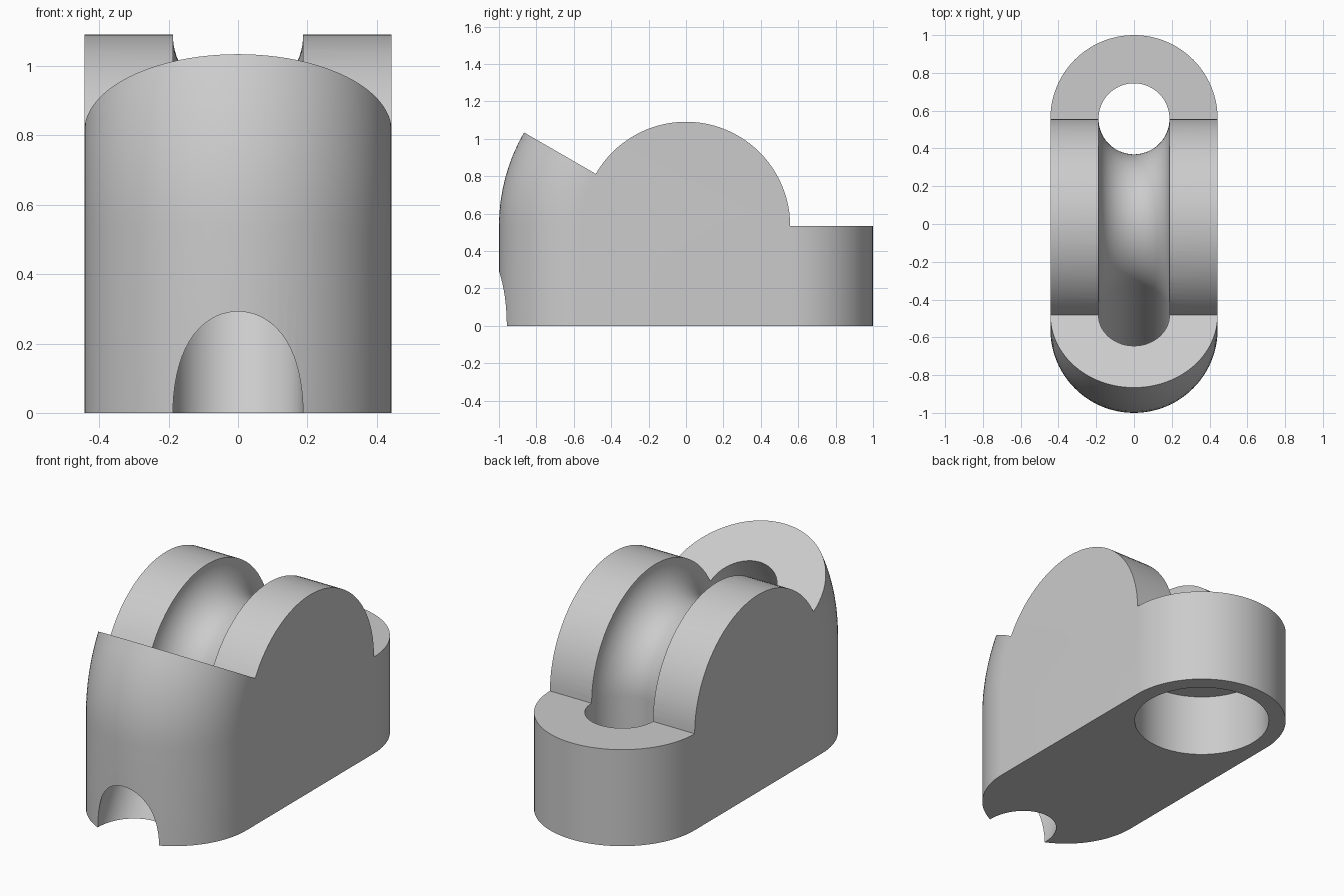
import bpy, bmesh
from math import sin, cos, pi, radians

cube = bpy.data.objects.get("Cube")
if cube:
    bpy.data.objects.remove(cube)

HALF_W = 0.443      # half width, also radius of the rounded ends
R = 0.557           # drum radius, also distance of the end centres
AXIS_Z = 0.534      # height of the drum axis
CORD_R = 0.188      # radius of the cord channel
BORE_R, BORE_TOP = 0.354, 0.35
CUT = radians(150)  # angle of the slanted front face
SEG = 48


def on_arc(a, r=R):
    """Point (y, z) on a circle around the drum axis."""
    return r * cos(a), AXIS_Z + r * sin(a)


def make_object(name, bm):
    bmesh.ops.remove_doubles(bm, verts=bm.verts, dist=1e-5)
    bmesh.ops.recalc_face_normals(bm, faces=bm.faces)
    mesh = bpy.data.meshes.new(name)
    bm.to_mesh(mesh)
    bm.free()
    ob = bpy.data.objects.new(name, mesh)
    bpy.context.collection.objects.link(ob)
    return ob


def skin(bm, rows, closed=False):
    """Quads between consecutive rows of vertices."""
    for a, b in zip(rows, rows[1:]):
        n = len(a)
        for i in range(n if closed else n - 1):
            j = (i + 1) % n
            bm.faces.new((a[i], a[j], b[j], b[i]))


def row(bm, points):
    return [bm.verts.new(p) for p in points]


# Body: flat sides and drum top
bm = bmesh.new()
angles = [pi * i / SEG for i in range(SEG + 1)]
outline = [(-R, 0), (R, 0)] + [on_arc(a) for a in angles]
sides = [row(bm, [(x, y, z) for y, z in outline]) for x in (-HALF_W, HALF_W)]
for side in sides:
    bm.faces.new(side)
last = 3 + round(CUT / pi * SEG)
skin(bm, [s[:2] for s in sides])
skin(bm, [s[2:last] for s in sides])

# Rounded ends: a half circle pushed outwards from the drum surface
half = [(HALF_W * cos(a), R + HALF_W * sin(a)) for a in angles]
rear = [row(bm, [(x, r, z) for x, r in half]) for z in (0, AXIS_Z)]
front = [row(bm, [(x, -r, 0) for x, r in half])]
for a in reversed([a for a in angles if a > CUT - 1e-4]):
    front.append(row(bm, [(x, *on_arc(a, r)) for x, r in half]))
for rows in (rear, front):
    skin(bm, rows)
    bm.faces.new(rows[0])
    bm.faces.new(rows[-1])
body = make_object("cord_guide_body", bm)

# Cord channel cutter: up the rear hole, over the drum, out at the front foot
bm = bmesh.new()
steps = 70
ease = radians(0.4)
stations = [(R, BORE_TOP - 0.1, 0)]
for i in range(steps + 1):
    a = ease + (CUT - 2 * ease) * i / steps
    stations.append((*on_arc(a), a))
y, z = on_arc(CUT)
stations.append((y - 1.3 * sin(CUT), z + 1.3 * cos(CUT), CUT))
ring = [2 * pi * (i + 0.5) / 64 for i in range(64)]
rings = [row(bm, [(CORD_R * sin(t), y + CORD_R * cos(t) * cos(a),
                   z + CORD_R * cos(t) * sin(a)) for t in ring])
         for y, z, a in stations]
skin(bm, rings, closed=True)
bm.faces.new(rings[0])
bm.faces.new(rings[-1])
channel = make_object("cord_channel_cutter", bm)

# Wide knot pocket cutter under the rear end
bm = bmesh.new()
rings = [row(bm, [(BORE_R * sin(t), R + BORE_R * cos(t), z) for t in ring])
         for z in (-0.1, BORE_TOP)]
skin(bm, rings, closed=True)
bm.faces.new(rings[0])
bm.faces.new(rings[-1])
pocket = make_object("knot_pocket_cutter", bm)

# Cut the body
bpy.ops.object.select_all(action='DESELECT')
bpy.context.view_layer.objects.active = body
body.select_set(True)
for cutter in (channel, pocket):
    cutter.hide_render = True
    mod = body.modifiers.new(cutter.name, 'BOOLEAN')
    mod.operation = 'DIFFERENCE'
    mod.solver = 'EXACT'
    mod.object = cutter
    bpy.ops.object.modifier_apply(modifier=mod.name)
    bpy.data.objects.remove(cutter)

# Single grey plastic
grey = bpy.data.materials.new("light_grey")
grey.use_nodes = True
colour = (0.6, 0.6, 0.6, 1)
grey.diffuse_color = colour
grey.node_tree.nodes["Principled BSDF"].inputs["Base Color"].default_value = colour
body.data.materials.clear()
body.data.materials.append(grey)
bpy.ops.object.shade_smooth_by_angle(angle=radians(30))
